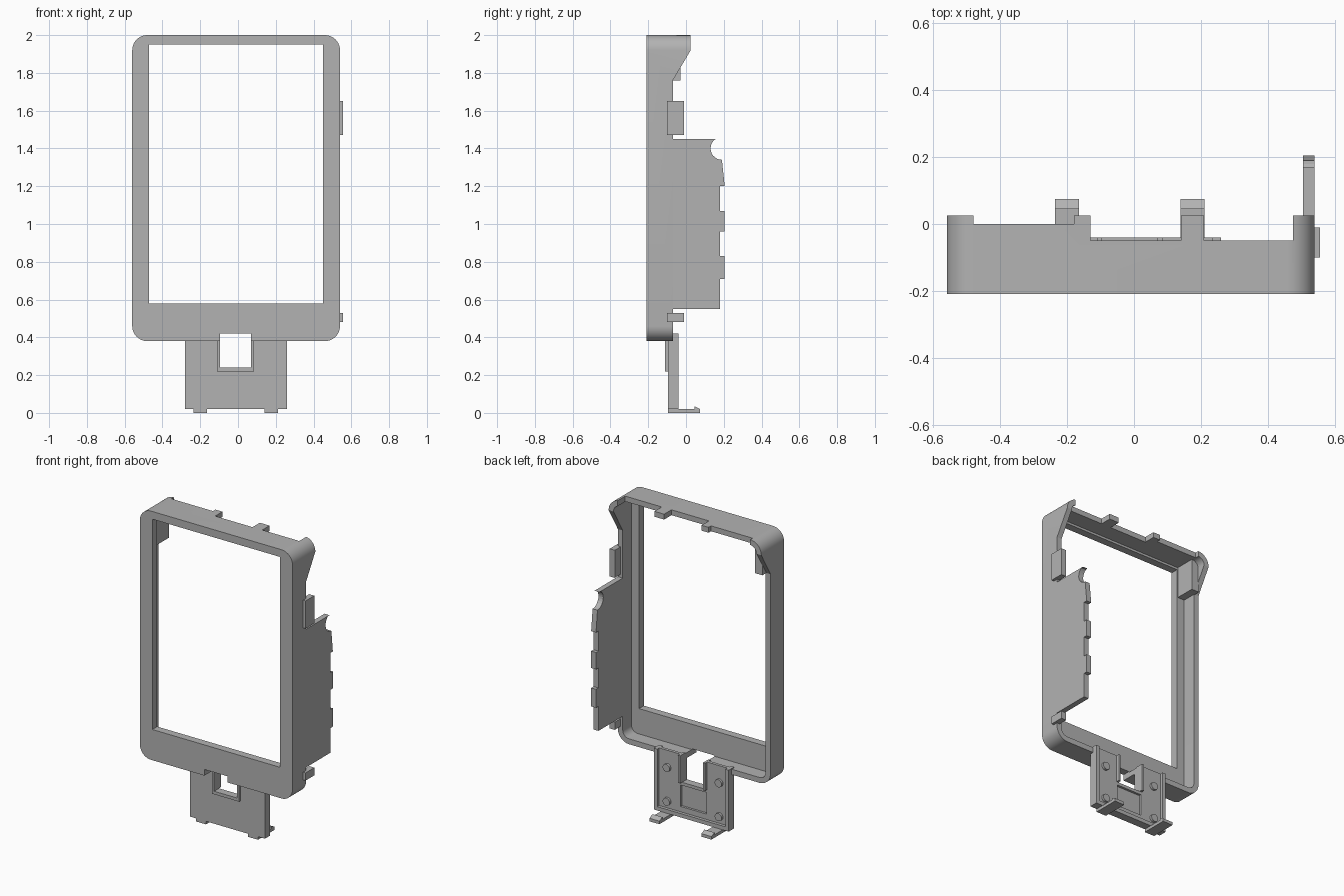
import bpy, bmesh, math
from mathutils import Vector

cube = bpy.data.objects.get("Cube")
if cube:
    bpy.data.objects.remove(cube, do_unlink=True)

grey = bpy.data.materials.new("plain grey")
grey.use_nodes = True
COLOUR = (0.45, 0.45, 0.45, 1)
grey.diffuse_color = COLOUR
grey.node_tree.nodes["Principled BSDF"].inputs["Base Color"].default_value = COLOUR


def prism(name, points, axis, lo, hi):
    """Extrude a 2D outline along an axis; points give the other two axes in order."""
    def place(p, d):
        v = list(p)
        v.insert(axis, d)
        return Vector(v)
    bm = bmesh.new()
    face = bm.faces.new([bm.verts.new(place(p, lo)) for p in points])
    out = bmesh.ops.extrude_face_region(bm, geom=[face])
    shift = place((0, 0), hi - lo)
    bmesh.ops.translate(bm, vec=shift, verts=[v for v in out["geom"] if isinstance(v, bmesh.types.BMVert)])
    bmesh.ops.recalc_face_normals(bm, faces=bm.faces)
    mesh = bpy.data.meshes.new(name)
    bm.to_mesh(mesh)
    bm.free()
    obj = bpy.data.objects.new(name, mesh)
    bpy.context.collection.objects.link(obj)
    mesh.materials.append(grey)
    return obj


def box(name, x, y, z):
    return prism(name, [(x[0], y[0]), (x[1], y[0]), (x[1], y[1]), (x[0], y[1])], 2, *z)


def arc(cx, cy, r, start, end, steps=10):
    angles = [math.radians(start + (end - start) * i / steps) for i in range(steps + 1)]
    return [(cx + r * math.cos(a), cy + r * math.sin(a)) for a in angles]


def rounded(x0, x1, z0, z1, r):
    return (arc(x1 - r, z1 - r, r, 0, 90) + arc(x0 + r, z1 - r, r, 90, 180)
            + arc(x0 + r, z0 + r, r, 180, 270) + arc(x1 - r, z0 + r, r, 270, 360))


def cut(obj, cutters):
    bpy.context.view_layer.objects.active = obj
    for c in cutters:
        m = obj.modifiers.new("cut", "BOOLEAN")
        m.operation, m.solver, m.object = "DIFFERENCE", "EXACT", c
        bpy.ops.object.modifier_apply(modifier=m.name)
        bpy.data.objects.remove(c, do_unlink=True)


# Rounded shell: bezel in front, thin walls behind
FRONT, T = -0.21, 0.035
shell = prism("bezel_shell", rounded(-0.56, 0.54, 0.38, 2, 0.08), 1, FRONT, 0.025)
cut(shell, [
    prism("cavity", rounded(-0.56 + T, 0.54 - T, 0.38 + T, 2 - T, 0.045), 1, -0.16, 0.2),
    box("window", (-0.47, 0.45), (-0.4, 0.1), (0.58, 1.95)),
    box("port", (-0.095, 0.07), (-0.4, 0.1), (0.3, 0.42)),
    # walls are shallow below the sloping upper corners
    prism("slope", [(-0.07, 0.2), (0.3, 0.2), (0.3, 1.92), (0.025, 1.92), (-0.07, 1.76)], 0, -1, 1),
    # stepped rear edge of the top wall
    prism("top_steps", [(-0.48, 0.2), (-0.48, 0), (-0.18, 0), (-0.18, 0.1), (-0.13, 0.1), (-0.13, -0.05),
                        (0.14, -0.05), (0.14, 0.1), (0.21, 0.1), (0.21, -0.05), (0.475, -0.05),
                        (0.475, 0.2)], 2, 1.9, 2.2),
])
shell.select_set(True)
bpy.ops.object.shade_smooth_by_angle(angle=math.radians(30))

# Side flap with teeth and a hooked upper corner
edge = [(-0.07, 0.55), (0.18, 0.55)]
for low, high in ((0.71, 0.83), (0.96, 1.07)):
    edge += [(0.18, low), (0.205, low), (0.205, high), (0.18, high)]
edge += [(0.18, 1.2), (0.205, 1.2), (0.19, 1.34)]
edge += arc(0.19, 1.4, 0.06, 260, 125) + [(0.17, 1.45), (-0.07, 1.45)]
prism("side_flap", edge, 0, 0.54 - T, 0.54)

# Side clips and inner corner block
for name, z in (("upper_side_clip", (1.47, 1.65)), ("lower_side_clip", (0.48, 0.53))):
    box(name, (0.52, 0.557), (-0.1, -0.01), z)
box("inner_corner_block", (-0.53, -0.475), (-0.16, -0.03), (1.76, 1.97))

# Lower mounting plate with port opening
plate = box("mount_plate", (-0.28, 0.26), (-0.095, -0.075), (0.02, 0.4))
cut(plate, [box("port", (-0.095, 0.07), (-0.4, 0.1), (0.24, 0.6))])

# Rim, raised pads, bosses and hooks, one set for each side of the plate
for side, outer, inner, pad, centre in (("right", -0.28, -0.255, -0.105, -0.2),
                                        ("left", 0.26, 0.235, 0.08, 0.175)):
    x = sorted((outer, inner))
    box(side + "_plate_rim", x, (-0.095, -0.04), (0.02, 0.42))
    box(side + "_plate_pad", sorted((inner, pad)), (-0.08, -0.06), (0.06, 0.42))
    for i, z in enumerate((0.09, 0.31)):
        prism(f"{side}_boss_{i + 1}", arc(centre, z, 0.025, 0, 345, 23), 1, -0.07, -0.045)
    prism(side + "_hook", [(-0.095, 0), (0.075, 0), (0.075, 0.02), (0.045, 0.035), (0.045, 0.02),
                           (-0.095, 0.02)], 0, centre - 0.036, centre + 0.036)
box("bottom_plate_rim", (-0.28, 0.26), (-0.095, -0.04), (0.02, 0.045))
box("bottom_plate_pad", (-0.255, 0.235), (-0.08, -0.06), (0.045, 0.08))

# U-shaped lip around the port
prism("port_lip", [(-0.11, 0.38), (-0.11, 0.22), (0.085, 0.22), (0.085, 0.38), (0.07, 0.38),
                   (0.07, 0.24), (-0.095, 0.24), (-0.095, 0.38)], 1, -0.11, -0.06)
for name, x in (("right_port_wall", (-0.11, -0.095)), ("left_port_wall", (0.07, 0.085))):
    box(name, x, (-0.095, -0.04), (0.24, 0.42))
